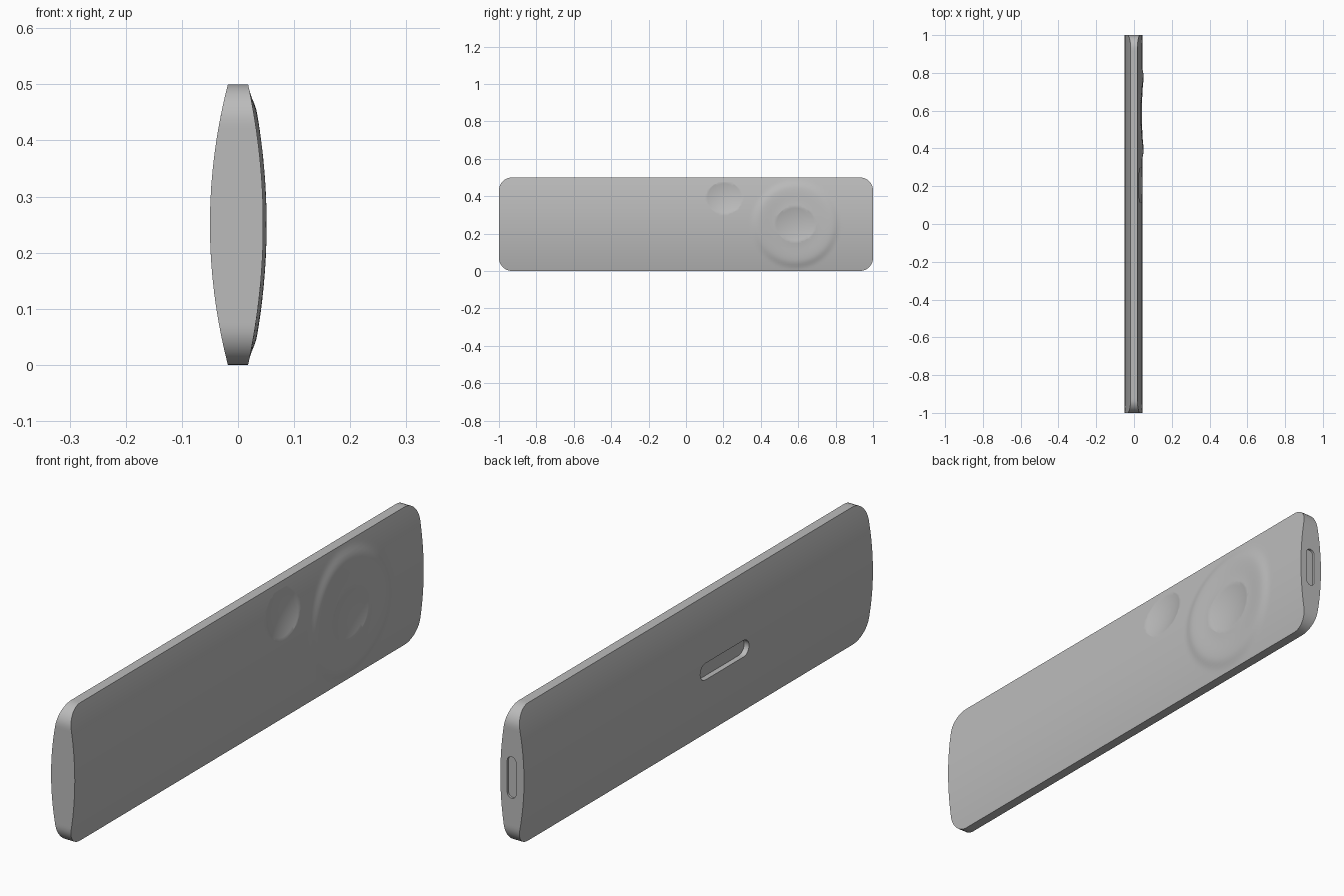
import bpy, bmesh, math
from mathutils import Vector, Matrix

cube = bpy.data.objects.get("Cube")
if cube:
    bpy.data.objects.remove(cube, do_unlink=True)

HALF_Z, CORNER, RIM = 0.25, 0.07, 0.018
DIAL_Y, DIAL_Z = 0.585, 0.25

grey = bpy.data.materials.new("plain_grey")
grey.use_nodes = True
colour = (0.5, 0.5, 0.5, 1)
grey.diffuse_color = colour
grey.node_tree.nodes["Principled BSDF"].inputs["Base Color"].default_value = colour


def make_object(name, bm):
    bmesh.ops.recalc_face_normals(bm, faces=bm.faces)
    mesh = bpy.data.meshes.new(name)
    bm.to_mesh(mesh)
    bm.free()
    obj = bpy.data.objects.new(name, mesh)
    bpy.context.collection.objects.link(obj)
    mesh.materials.append(grey)
    return obj


def bulge(z, height):
    """Lens-shaped cross-section: thick in the middle, thin at the rims."""
    return RIM + (height - RIM) * (1 - ((z - HALF_Z) / HALF_Z) ** 2)


def smooth(a, b, v):
    t = min(max((v - a) / (b - a), 0), 1)
    return t * t * (3 - 2 * t)


def ring(y, z):
    """Low raised ring around the dial."""
    r = math.hypot(y - DIAL_Y, z - DIAL_Z)
    return 0.006 * smooth(0.11, 0.2, r) * (1 - smooth(0.2, 0.24, r))


# Body: a grid of columns whose height follows the rounded outline
steps, straight, rows = 10, 150, 44
angles = [math.pi / 2 * i / steps for i in range(steps + 1)]
right_end = [(1 - CORNER + CORNER * math.sin(a),
              HALF_Z - CORNER + CORNER * math.cos(a)) for a in angles]
left_end = [(-y, h) for y, h in reversed(right_end)]
middle = [((1 - CORNER) * (2 * i / straight - 1), HALF_Z) for i in range(1, straight)]
columns = left_end + middle + right_end

bm = bmesh.new()
face_side, back_side = [], []
for y, h in columns:
    zs = [HALF_Z + h * (2 * j / rows - 1) for j in range(rows + 1)]
    face_side.append([bm.verts.new((bulge(z, 0.045) + ring(y, z), y, z)) for z in zs])
    back_side.append([bm.verts.new((-bulge(z, 0.05), y, z)) for z in zs])
for i in range(len(columns) - 1):
    for side in (face_side, back_side):
        for j in range(rows):
            bm.faces.new((side[i][j], side[i + 1][j], side[i + 1][j + 1], side[i][j + 1]))
    for j in (0, rows):
        bm.faces.new((face_side[i][j], face_side[i + 1][j],
                      back_side[i + 1][j], back_side[i][j]))
for i in (0, -1):
    for j in range(rows):
        bm.faces.new((face_side[i][j], face_side[i][j + 1],
                      back_side[i][j + 1], back_side[i][j]))
body = make_object("remote_body", bm)


def cut(cutter):
    cutter.hide_render = True
    mod = body.modifiers.new("cut", 'BOOLEAN')
    mod.operation, mod.solver, mod.object = 'DIFFERENCE', 'EXACT', cutter
    bpy.context.view_layer.objects.active = body
    bpy.ops.object.modifier_apply(modifier=mod.name)
    bpy.data.objects.remove(cutter, do_unlink=True)


def dish(name, y, z, radius, depth):
    """Shallow spherical thumb dish, aligned with the curved face."""
    ball = (radius ** 2 + depth ** 2) / (2 * depth)
    slope = (bulge(z + 0.01, 0.045) - bulge(z - 0.01, 0.045)) / 0.02
    normal = Vector((1, 0, -slope)).normalized()
    centre = Vector((bulge(z, 0.045), y, z)) + normal * (ball - depth)
    b = bmesh.new()
    turn = normal.to_track_quat('Z', 'Y').to_matrix().to_4x4()
    bmesh.ops.create_uvsphere(b, u_segments=64, v_segments=96, radius=ball,
                              matrix=Matrix.Translation(centre) @ turn)
    cut(make_object(name, b))


def slot(name, centre, along, across, inward, length, width, depth):
    """Round-ended slot cutter pushed into the body from a point on its surface."""
    b = bmesh.new()
    r, n = width / 2, 12
    outline = []
    for k in range(2 * (n + 1)):
        end = 1 if k <= n else -1
        a = math.pi * (k if k <= n else k - 1) / n - math.pi / 2
        p = along * (end * (length / 2 - r) + r * math.cos(a)) + across * (r * math.sin(a))
        outline.append(b.verts.new(centre + p - inward * 0.05))
    base = b.faces.new(outline)
    grown = bmesh.ops.extrude_face_region(b, geom=[base])["geom"]
    bmesh.ops.translate(b, vec=inward * (0.05 + depth),
                        verts=[v for v in grown if isinstance(v, bmesh.types.BMVert)])
    cut(make_object(name, b))


X, Y, Z = Vector((1, 0, 0)), Vector((0, 1, 0)), Vector((0, 0, 1))

# Thumb dishes, back slot and end port
dish("dial_dish", DIAL_Y, DIAL_Z, 0.11, 0.014)
dish("button_dish", 0.205, 0.39, 0.097, 0.014)
slot("back_slot", Vector((-0.05, -0.15, HALF_Z)), Y, Z, X, 0.28, 0.06, 0.02)
slot("end_port", Vector((0, 1, HALF_Z)), Z, X, -Y, 0.15, 0.035, 0.008)

bpy.ops.object.select_all(action='DESELECT')
body.select_set(True)
bpy.context.view_layer.objects.active = body
bpy.ops.object.shade_smooth_by_angle(angle=math.radians(30))
